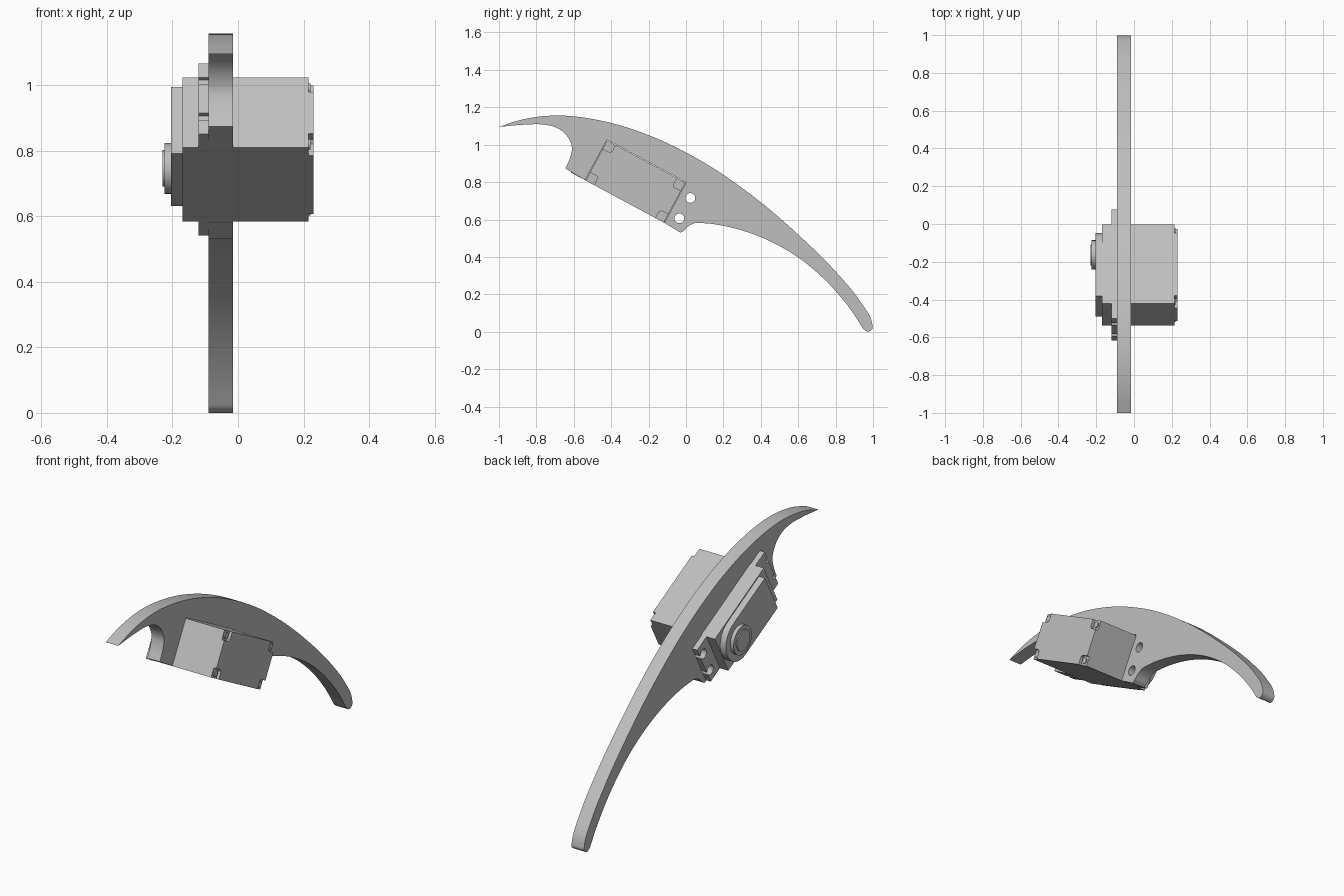
import bpy, bmesh, math
from mathutils import Matrix, Vector

if "Cube" in bpy.data.objects:
    bpy.data.objects.remove(bpy.data.objects["Cube"])

grey = bpy.data.materials.new("plain grey")
grey.use_nodes = True
grey.diffuse_color = (0.52, 0.52, 0.52, 1)
grey.node_tree.nodes["Principled BSDF"].inputs["Base Color"].default_value = (0.52, 0.52, 0.52, 1)

# Profiles are drawn in a plane and extruded along x
TILT = math.radians(-28.3)
c, s = math.cos(TILT), math.sin(TILT)
SIDE = Matrix(((0, 0, 1, 0), (1, 0, 0, 0), (0, 1, 0, 0), (0, 0, 0, 1)))
SERVO = Matrix.Translation((0, -0.27, 0.803)) @ SIDE @ Matrix.Rotation(TILT, 4, 'Z')


def on_side(u, v):
    """Servo plane point expressed in the side plane."""
    p = SERVO @ Vector((u, v, 0))
    return (p.y, p.z)


def circle(u, v, r, start=0, end=360, n=32):
    full = end - start == 360
    steps = n if full else n + 1
    return [(u + r * math.cos(math.radians(start + (end - start) * i / n)),
             v + r * math.sin(math.radians(start + (end - start) * i / n))) for i in range(steps)]


def rect(u0, u1, v0, v1):
    return [(u0, v0), (u1, v0), (u1, v1), (u0, v1)]


def spline(points, n=7):
    """Smooth curve through points, spaced by chord length."""
    p = [Vector(q) for q in points]
    d = [(b - a).length for a, b in zip(p, p[1:])]
    slope = [(b - a) / k for a, b, k in zip(p, p[1:], d)]
    t = [slope[0]]
    for i in range(1, len(d)):
        t.append((slope[i - 1] * d[i] + slope[i] * d[i - 1]) / (d[i - 1] + d[i]))
    t.append(slope[-1])
    out = []
    for i, k in enumerate(d):
        for j in range(n):
            f = j / n
            out.append(tuple(p[i] * (2 * f**3 - 3 * f**2 + 1) + t[i] * k * (f**3 - 2 * f**2 + f)
                             + p[i + 1] * (3 * f**2 - 2 * f**3) + t[i + 1] * k * (f**3 - f**2)))
    return out + [tuple(p[-1])]


def prism(name, outline, x0, x1, frame=SERVO):
    bm = bmesh.new()
    face = bm.faces.new([bm.verts.new((u, v, x0)) for u, v in outline])
    moved = bmesh.ops.extrude_face_region(bm, geom=[face])["geom"]
    bmesh.ops.translate(bm, vec=(0, 0, x1 - x0),
                        verts=[g for g in moved if isinstance(g, bmesh.types.BMVert)])
    bm.transform(frame)
    bmesh.ops.recalc_face_normals(bm, faces=bm.faces)
    mesh = bpy.data.meshes.new(name)
    bm.to_mesh(mesh)
    bm.free()
    mesh.materials.append(grey)
    ob = bpy.data.objects.new(name, mesh)
    bpy.context.collection.objects.link(ob)
    return ob


def cut(ob, outline, x0, x1):
    cutter = prism("cutter", outline, x0, x1)
    cutter.hide_render = True
    mod = ob.modifiers.new("cut", 'BOOLEAN')
    mod.operation, mod.solver, mod.object = 'DIFFERENCE', 'EXACT', cutter
    bpy.context.view_layer.update()
    result = bpy.data.meshes.new_from_object(ob.evaluated_get(bpy.context.evaluated_depsgraph_get()))
    ob.modifiers.clear()
    ob.data = result
    bpy.data.objects.remove(cutter)


HL, HW = 0.2375, 0.1215      # servo half length and half width
HOLES = [(su * 0.305 - 0.005, sv * 0.062) for su in (-1, 1) for sv in (-1, 1)]

# Curved leg plate, open below where the servo sits
back = spline([(-1, 1.095), (-0.89, 1.131), (-0.73, 1.155), (-0.46, 1.13), (-0.25, 1.07), (0.07, 0.92),
               (0.39, 0.70), (0.61, 0.51), (0.82, 0.30), (0.93, 0.165), (0.995, 0.045),
               (0.997, 0.018), (0.972, 0.0), (0.947, 0.015)])
belly = spline([(0.947, 0.015), (0.90, 0.09), (0.77, 0.25), (0.61, 0.39), (0.39, 0.51), (0.23, 0.56),
                (0.10, 0.58), (0.045, 0.58), (0.01, 0.562), (-0.012, 0.54), (-0.03, 0.53)])
notch = [on_side(u, v) for u, v in ((HL + .003, -HW), (HL + .003, HW + .003),
                                    (-HL - .003, HW + .003), (-HL - .003, -HW))]
hook = spline([(-0.645, 0.873), (-0.62, 0.93), (-0.61, 0.985), (-0.635, 1.045), (-0.69, 1.09),
               (-0.757, 1.107), (-0.865, 1.107), (-1, 1.095)])
plate = prism("leg_plate", back[:-1] + belly + notch + hook[:-1], -0.09, -0.015, SIDE)
for u, v in HOLES:
    cut(plate, circle(u, v, 0.026), -0.2, 0.1)

# Servo case and the raised back lid with its corners cut away
prism("servo_case", rect(-HL, HL, -HW, HW), -0.17, 0.215)
K = 0.05
quarter = [(HL, HW - K), (HL - K + 0.01, HW - K), (HL - K, HW - K + 0.01), (HL - K, HW)]
lid = (quarter + [(-u, v) for u, v in reversed(quarter)]
       + [(-u, -v) for u, v in quarter] + [(u, -v) for u, v in reversed(quarter)])
prism("servo_lid", lid, 0.215, 0.23)

# Screws in the lid corners
for su in (-1, 1):
    for sv in (-1, 1):
        u, v = su * (HL - K / 2), sv * (HW - K / 2)
        screw = prism("lid_screw", circle(u, v, 0.016, n=20), 0.21, 0.221)
        cut(screw, circle(u, v, 0.008, n=6), 0.216, 0.24)

# Mounting flange with open-ended slots
flange = prism("mounting_flange", rect(-0.327, 0.327, -HW, HW), -0.12, -0.0905)
for u, v in HOLES:
    cut(flange, circle(u, v, 0.026), -0.2, 0)
    end = math.copysign(0.36, u)
    cut(flange, rect(min(u, end), max(u, end), v - 0.012, v + 0.012), -0.2, 0)

# Gear cover, rounded around the output shaft
AXIS, R = 0.121, 0.115
prism("gear_cover", [(-HL + K, R), (-HL + K, -R)] + circle(AXIS, 0, R, -90, 90), -0.205, -0.17)
prism("shaft_boss", circle(AXIS, 0, 0.0775, n=40), -0.224, -0.205)
shaft = prism("output_shaft", circle(AXIS, 0, 0.056, n=40), -0.23, -0.2)
cut(shaft, circle(AXIS, 0, 0.03), -0.25, -0.224)

# Smooth the curved walls, keep the edges crisp
bpy.ops.object.select_all(action='DESELECT')
for ob in bpy.context.collection.objects:
    if ob.type == 'MESH' and ob.data.materials and ob.data.materials[0] == grey:
        ob.select_set(True)
        bpy.context.view_layer.objects.active = ob
bpy.ops.object.shade_smooth_by_angle(angle=math.radians(30))
